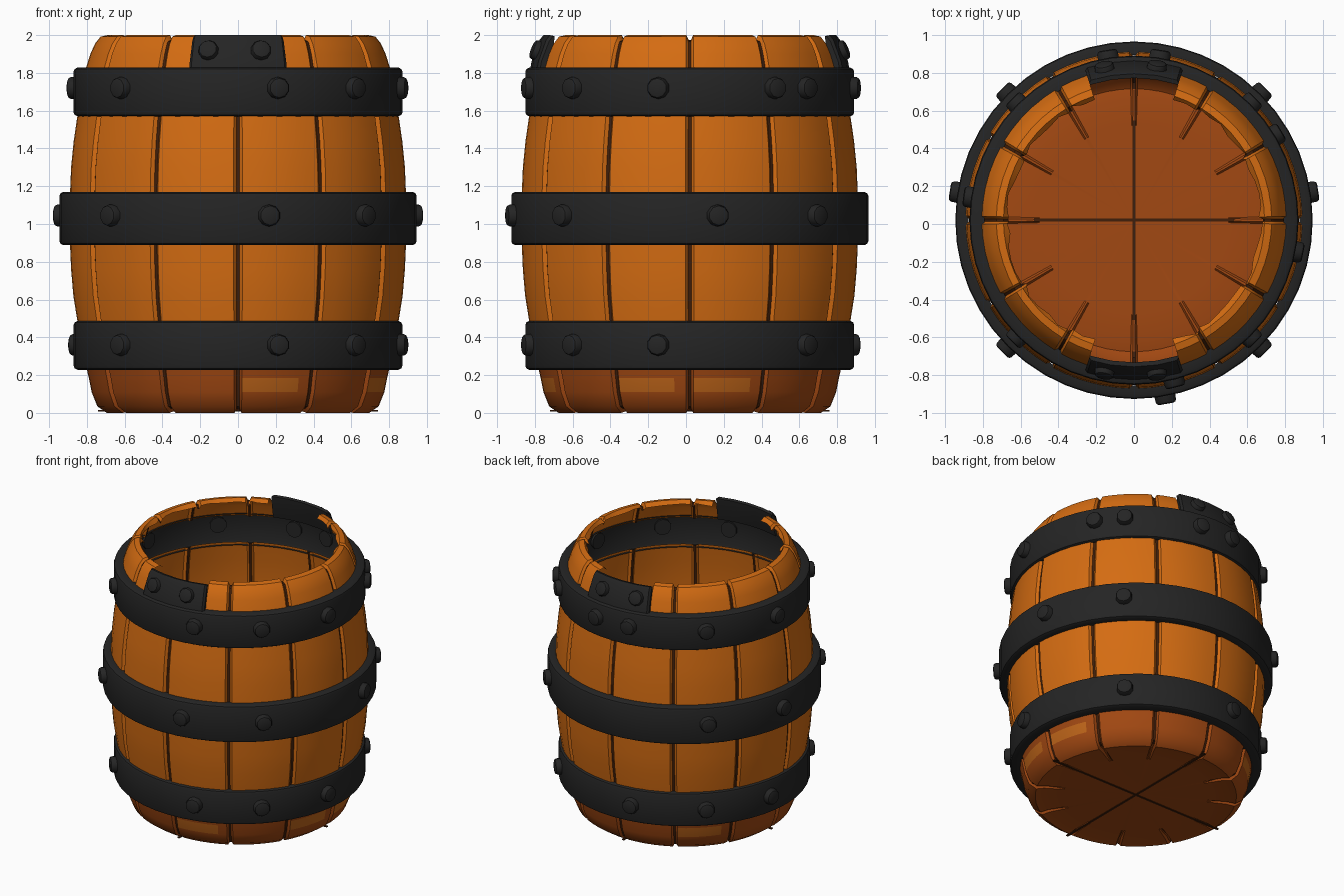
import bpy, bmesh, math, random
from mathutils import Matrix, Vector

random.seed(4)
if "Cube" in bpy.data.objects:
    bpy.data.objects.remove(bpy.data.objects["Cube"], do_unlink=True)

CENTRE_Y = 0.02


def material(name, r, g, b):
    m = bpy.data.materials.new(name)
    m.use_nodes = True
    m.diffuse_color = (r, g, b, 1)
    bsdf = m.node_tree.nodes["Principled BSDF"]
    bsdf.inputs["Base Color"].default_value = (r, g, b, 1)
    bsdf.inputs["Roughness"].default_value = 0.8
    return m


WOOD = material("orange wood", 0.66, 0.15, 0.006)
DARK = material("dark orange wood", 0.36, 0.065, 0.006)
WORN = material("worn wood", 0.52, 0.13, 0.01)
GROOVE = material("groove brown", 0.05, 0.013, 0.003)
IRON = material("black iron", 0.018, 0.018, 0.018)


def finish(name, bm, mats, angle=35):
    mesh = bpy.data.meshes.new(name)
    bm.to_mesh(mesh)
    bm.free()
    obj = bpy.data.objects.new(name, mesh)
    bpy.context.collection.objects.link(obj)
    for m in mats:
        mesh.materials.append(m)
    bpy.ops.object.select_all(action="DESELECT")
    obj.select_set(True)
    bpy.context.view_layer.objects.active = obj
    bpy.ops.object.shade_smooth_by_angle(angle=math.radians(angle))
    return obj


def polar(deg, r, z):
    a = math.radians(deg)
    return Vector((r * math.sin(a), CENTRE_Y - r * math.cos(a), z))


def sweep(profile, angles, shape=None, rule=None, closed=True):
    """Turn a profile about the barrel axis; rule gives a face's material or None to leave it out."""
    bm = bmesh.new()
    cols = []
    for a in angles:
        pts = [shape(i, a, r, z) if shape else (r, z) for i, (r, z) in enumerate(profile)]
        cols.append([bm.verts.new(polar(a, r, z)) for r, z in pts])
    n = len(angles)
    for k in range(n if closed else n - 1):
        c0, c1 = cols[k], cols[(k + 1) % n]
        end = angles[k + 1] if k + 1 < n else angles[0] + 360
        for i in range(len(profile) - 1):
            mat = rule(i, (angles[k] + end) / 2) if rule else 0
            if mat is not None:
                f = bm.faces.new((c0[i], c1[i], c1[i + 1], c0[i + 1]))
                f.material_index = mat
    bmesh.ops.remove_doubles(bm, verts=bm.verts, dist=0.0002)
    return bm


# Twelve staves with a narrow groove between neighbours
STAVE = 30
STEPS = (0.55, 1.5, 6, 12, 18, 24, 28.5, 29.45)
ANGLES = [s * STAVE + t for s in range(12) for t in STEPS]


def in_groove(a):
    d = a % STAVE
    return min(d, STAVE - d) < 0.7


def wall_shape(i, a, r, z):
    return (r - 0.018 if in_groove(a) else r, z)


def wall_rule(i, a):
    return 1 if in_groove(a) else 0


for name, profile in (
    ("lower_staves", [(0.848, 0.47), (0.872, 0.62), (0.884, 0.76), (0.89, 0.9)]),
    ("upper_staves", [(0.89, 1.15), (0.884, 1.3), (0.87, 1.44), (0.848, 1.59)]),
):
    finish(name, sweep(profile, ANGLES, wall_shape, wall_rule), [WOOD, GROOVE])

# Base: floor, rounded foot and stave ends, with worn patches on some staves
base = [(0, 0.012), (0.5, 0.012), (0.64, 0.01), (0.695, 0), (0.745, 0.035),
        (0.775, 0.11), (0.79, 0.185), (0.805, 0.25)]


def base_shape(i, a, r, z):
    if in_groove(a):
        return (r, z + 0.022) if i in (2, 3) else (r - 0.018 * (i > 3), z)
    return r, z


def base_rule(i, a):
    if in_groove(a):
        return 1 if i > 2 else 0
    worn = i == 5 and int(a // STAVE) in (0, 2, 3, 7) and 1.5 < a % STAVE < 24
    return 2 if worn else 0


finish("base_and_floor", sweep(base, ANGLES, base_shape, base_rule), [DARK, GROOVE, WORN])

# Seams crossing the floor
for name, size in (("floor_seam_x", (1.48, 0.016, 0.008)), ("floor_seam_y", (0.016, 1.48, 0.008))):
    bm = bmesh.new()
    bmesh.ops.create_cube(bm, size=1)
    bmesh.ops.transform(bm, verts=bm.verts,
                        matrix=Matrix.Translation((0, CENTRE_Y, 0.012)) @ Matrix.Diagonal((*size, 1)))
    finish(name, bm, [GROOVE])

# Rim: chipped inner lip, open where the two iron plates sit
rim = [(0.81, 1.81), (0.782, 1.9), (0.757, 1.955), (0.728, 1.992), (0.69, 2.0), (0.668, 1.975)]
HALF_PLATE = 18


def rim_shape(i, a, r, z):
    if i == len(rim) - 1:
        r += random.uniform(-0.012, 0.018)
    if in_groove(a):
        return r - 0.018 * (i < 3), z - 0.025 * (i > 2)
    return r, z


def rim_rule(i, a):
    from_plate = min(a % 180, 180 - a % 180)
    return None if from_plate < HALF_PLATE else wall_rule(i, a)


finish("rim_staves", sweep(rim, ANGLES, rim_shape, rim_rule), [WOOD, GROOVE])


# Iron plates at front and back of the rim
def rim_plate(name, middle):
    loop = [(0.79, 1.82), (0.845, 1.82), (0.838, 1.86), (0.795, 1.975), (0.775, 2.0),
            (0.752, 1.995), (0.76, 1.93), (0.79, 1.82)]
    angles = [middle + t for t in (-18, -17, -9, 0, 9, 17, 18)]

    def shape(i, a, r, z):
        tucked = abs(a - middle) > 17.5 and 0 < i < 5
        return (r - 0.012, z - 0.008 * (i > 2)) if tucked else (r, z)

    bm = sweep(loop, angles, shape, closed=False)
    bmesh.ops.holes_fill(bm, edges=[e for e in bm.edges if e.is_boundary])
    bmesh.ops.recalc_face_normals(bm, faces=bm.faces)
    finish(name, bm, [IRON])


rim_plate("front_plate", 0)
rim_plate("back_plate", 180)


# Rivets: low domed studs facing outwards
def rivets(name, radius, z, angles, size=0.06, tilt=0):
    bm = bmesh.new()
    for a in angles:
        made = bmesh.ops.create_cone(bm, cap_ends=True, segments=10, radius1=size,
                                     radius2=size * 0.93, depth=0.06)["verts"]
        top = max(v.co.z for v in made)
        edges = {e for v in made for e in v.link_edges if all(abs(w.co.z - top) < 1e-4 for w in e.verts)}
        out = polar(a, 1, 0) - Vector((0, CENTRE_Y, 0))
        out.z = tilt
        turn = out.to_track_quat("Z", "Y").to_matrix().to_4x4()
        bmesh.ops.transform(bm, verts=made,
                            matrix=Matrix.Translation(polar(a, radius + 0.011, z)) @ turn)
        bmesh.ops.bevel(bm, geom=list(edges), offset=0.016, segments=2, affect="EDGES", profile=0.5)
    finish(name, bm, [IRON], 40)


# Iron hoops: lower edge, upper edge, wood radius below and above, hoop radius
def hoop(name, z0, z1, wood0, wood1, radius):
    b = 0.02
    profile = [(wood0 - 0.015, z0), (radius - b, z0), (radius - 0.005, z0 + 0.008), (radius, z0 + b),
               (radius, z1 - b), (radius - 0.005, z1 - 0.008), (radius - b, z1), (wood1 - 0.015, z1)]
    finish(name, sweep(profile, [k * 7.5 for k in range(48)]), [IRON])


hoop("bottom_hoop", 0.228, 0.487, 0.8, 0.85, 0.87)
hoop("middle_hoop", 0.888, 1.17, 0.89, 0.89, 0.945)
hoop("top_hoop", 1.57, 1.828, 0.85, 0.805, 0.87)

rivets("bottom_rivets", 0.87, 0.36, (14, 45, 79, 135, 190, 225, 258, 315))
rivets("middle_rivets", 0.945, 1.045, (10, 45, 99, 135, 225, 261, 315))
rivets("top_rivets", 0.87, 1.72, (14, 45, 79, 121, 135, 171, 189, 225, 262, 315))
rivets("plate_rivets", 0.805, 1.918, (-11, 8.5, 171.5, 191), 0.056, 0.4)
